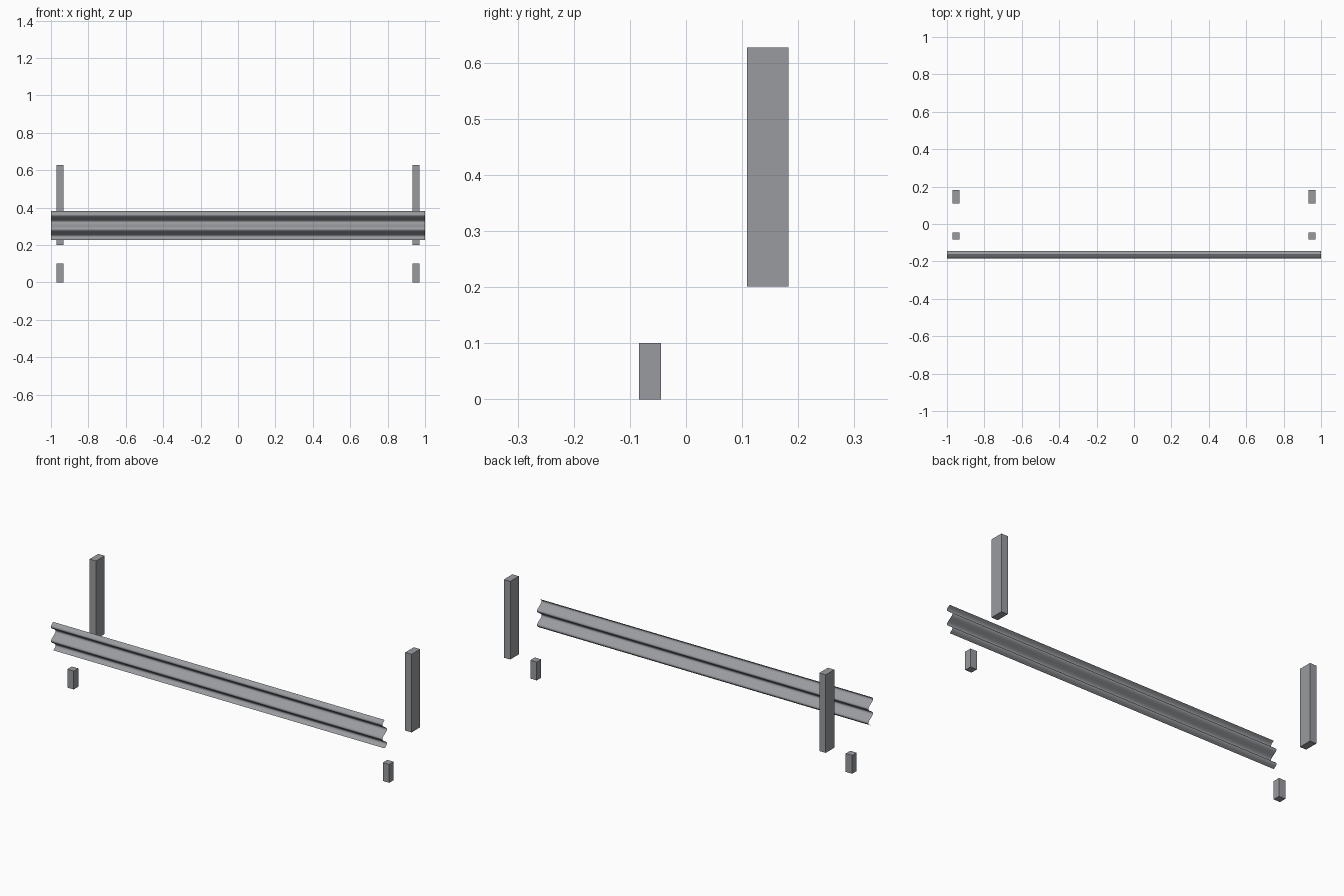
import bpy
import bmesh
import math

cube = bpy.data.objects.get("Cube")
if cube:
    bpy.data.objects.remove(cube, do_unlink=True)

# Galvanised steel
steel = bpy.data.materials.new("galvanised_steel_grey")
steel.use_nodes = True
STEEL = (0.32, 0.33, 0.35, 1)
steel.diffuse_color = STEEL
steel.node_tree.nodes["Principled BSDF"].inputs["Base Color"].default_value = STEEL


def add_object(name, bm):
    mesh = bpy.data.meshes.new(name)
    bm.to_mesh(mesh)
    bm.free()
    mesh.materials.append(steel)
    obj = bpy.data.objects.new(name, mesh)
    bpy.context.collection.objects.link(obj)
    return obj


def add_box(name, low, high):
    bm = bmesh.new()
    bmesh.ops.create_cube(bm, size=1)
    for v in bm.verts:
        for i in range(3):
            v.co[i] = (low[i] + high[i]) / 2 + v.co[i] * (high[i] - low[i])
    return add_object(name, bm)


# Corrugated rail: a two-wave sheet profile swept along x
TOP, BOTTOM, MID_Y, DEPTH, STEPS = 0.381, 0.226, -0.164, 0.02, 48
bm = bmesh.new()
rows = []
for i in range(STEPS + 1):
    t = i / STEPS
    y = MID_Y - DEPTH * math.sin(4 * math.pi * t)
    z = TOP + (BOTTOM - TOP) * t
    rows.append([bm.verts.new((x, y, z)) for x in (-1, 1)])
for upper, lower in zip(rows, rows[1:]):
    face = bm.faces.new((upper[0], lower[0], lower[1], upper[1]))
    face.smooth = True
add_object("corrugated_rail", bm)

# Post and spacer block at each end
for side, x in (("right", -0.952), ("left", 0.952)):
    x0, x1 = x - 0.0195, x + 0.0195
    add_box(side + "_post", (x0, 0.109, 0.201), (x1, 0.183, 0.627))
    add_box(side + "_spacer_block", (x0, -0.084, 0), (x1, -0.045, 0.1))
